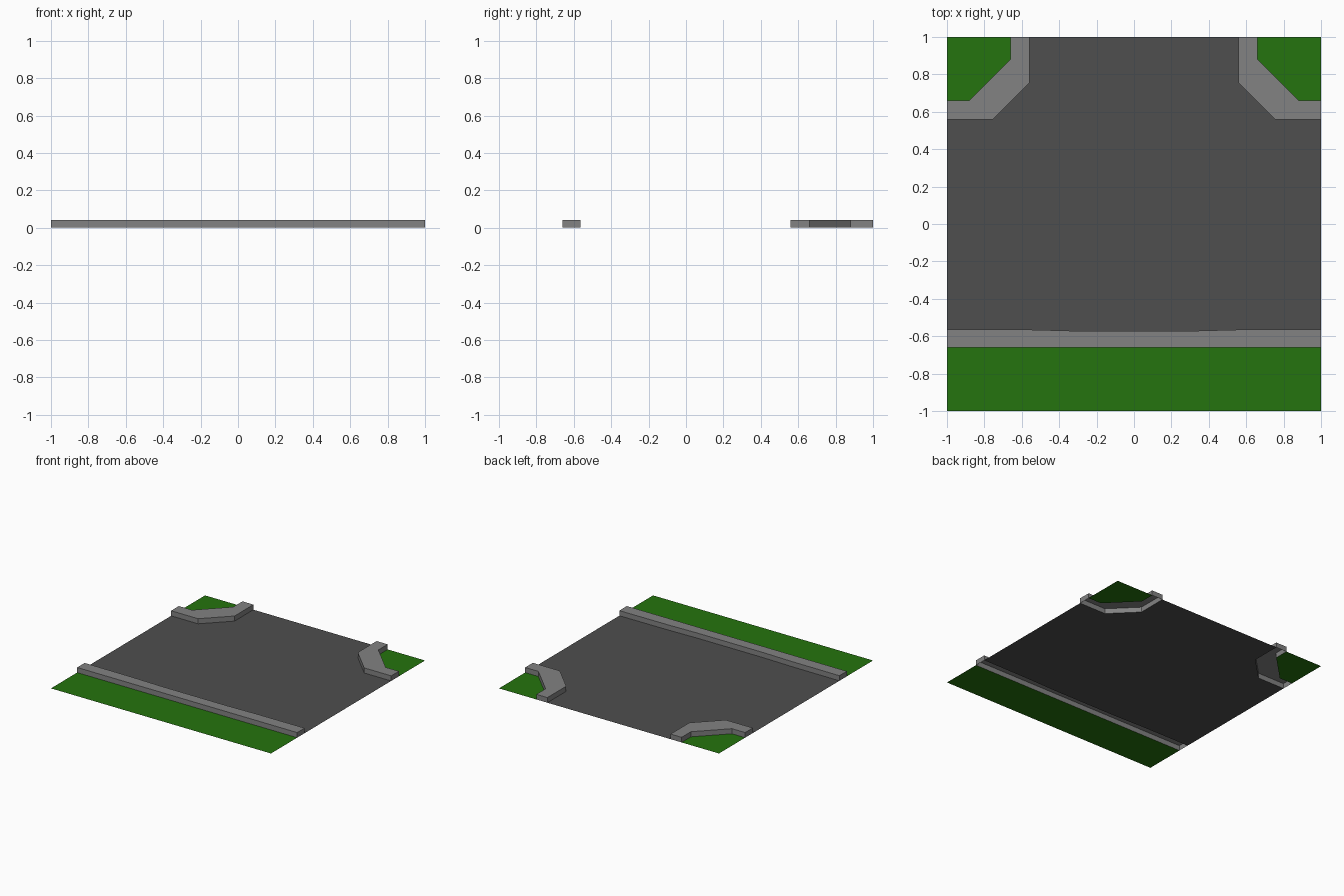
import bpy
import bmesh

if "Cube" in bpy.data.objects:
    bpy.data.objects.remove(bpy.data.objects["Cube"], do_unlink=True)

CURB_HEIGHT = 0.042


def make_material(name, rgb):
    mat = bpy.data.materials.new(name)
    mat.use_nodes = True
    mat.diffuse_color = (*rgb, 1)
    mat.node_tree.nodes["Principled BSDF"].inputs["Base Color"].default_value = (*rgb, 1)
    return mat


asphalt = make_material("asphalt", (0.077, 0.077, 0.077))
concrete = make_material("concrete", (0.223, 0.223, 0.223))
grass = make_material("grass", (0.018, 0.174, 0.0044))


def make_slab(name, outline, mat, height=0):
    """Flat sheet from an outline, or a raised shell with an open underside."""
    bm = bmesh.new()
    base = [bm.verts.new((x, y, 0)) for x, y in outline]
    top = base
    if height:
        top = [bm.verts.new((x, y, height)) for x, y in outline]
        for i in range(len(base)):
            j = (i + 1) % len(base)
            bm.faces.new((base[i], base[j], top[j], top[i]))
    bm.faces.new(top)
    bmesh.ops.recalc_face_normals(bm, faces=bm.faces)
    if max(bm.faces, key=lambda f: f.calc_center_median().z).normal.z < 0:
        bmesh.ops.reverse_faces(bm, faces=bm.faces)
    bmesh.ops.triangulate(bm, faces=[f for f in bm.faces if len(f.verts) > 4])
    mesh = bpy.data.meshes.new(name)
    bm.to_mesh(mesh)
    bm.free()
    mesh.materials.append(mat)
    obj = bpy.data.objects.new(name, mesh)
    bpy.context.collection.objects.link(obj)
    return obj


def mirror(points):
    return [(-x, y) for x, y in reversed(points)]


# Shared edge lines
road_edge = [(0.56, 1), (0.56, 0.755), (0.755, 0.56), (1, 0.56)]
lawn_edge = [(0.66, 1), (0.66, 0.88), (0.88, 0.66), (1, 0.66)]
front_half = [(1, -0.563), (0.56, -0.565), (0.3, -0.572)]
front_edge = front_half + mirror(front_half)

# Road surface
make_slab("road", road_edge + front_edge + mirror(road_edge), asphalt)

# Front verge and its long curb
make_slab("front_lawn", [(-1, -1), (1, -1), (1, -0.66), (-1, -0.66)], grass)
make_slab("front_curb", front_edge + [(-1, -0.66), (1, -0.66)], concrete, CURB_HEIGHT)

# Rear corner curbs and lawns
curb = road_edge + lawn_edge[::-1]
lawn = lawn_edge + [(1, 1)]
for side, shape in (("left", lambda p: p), ("right", mirror)):
    make_slab(side + "_corner_curb", shape(curb), concrete, CURB_HEIGHT)
    make_slab(side + "_corner_lawn", shape(lawn), grass)
